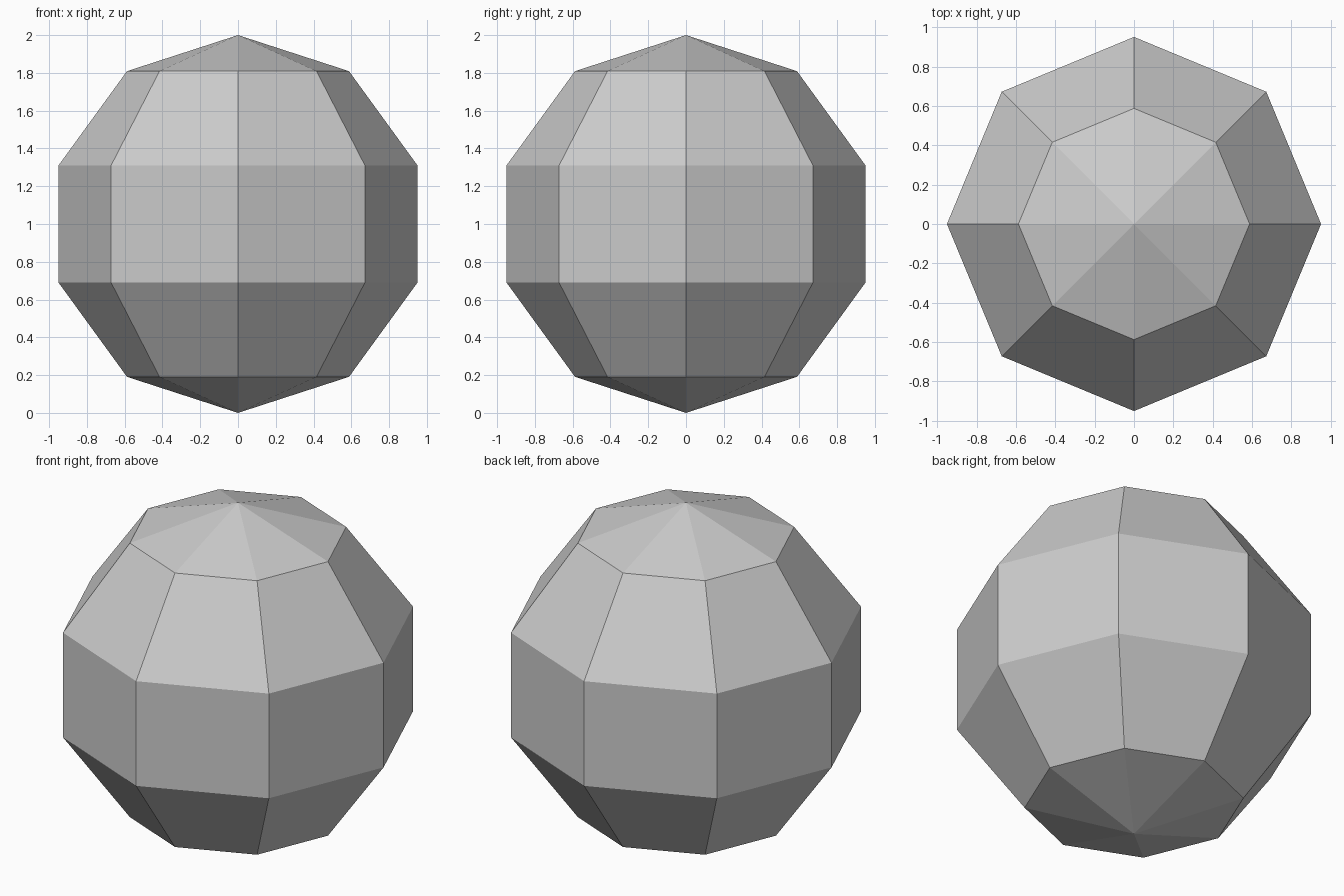
import bpy

if "Cube" in bpy.data.objects:
    bpy.data.objects.remove(bpy.data.objects["Cube"])

# Low-poly ball: 8 sides around, 5 bands from pole to pole
bpy.ops.mesh.primitive_uv_sphere_add(segments=8, ring_count=5, radius=1, location=(0, 0, 1))
ball = bpy.context.object
ball.name = "faceted_ball"
bpy.ops.object.shade_flat()
